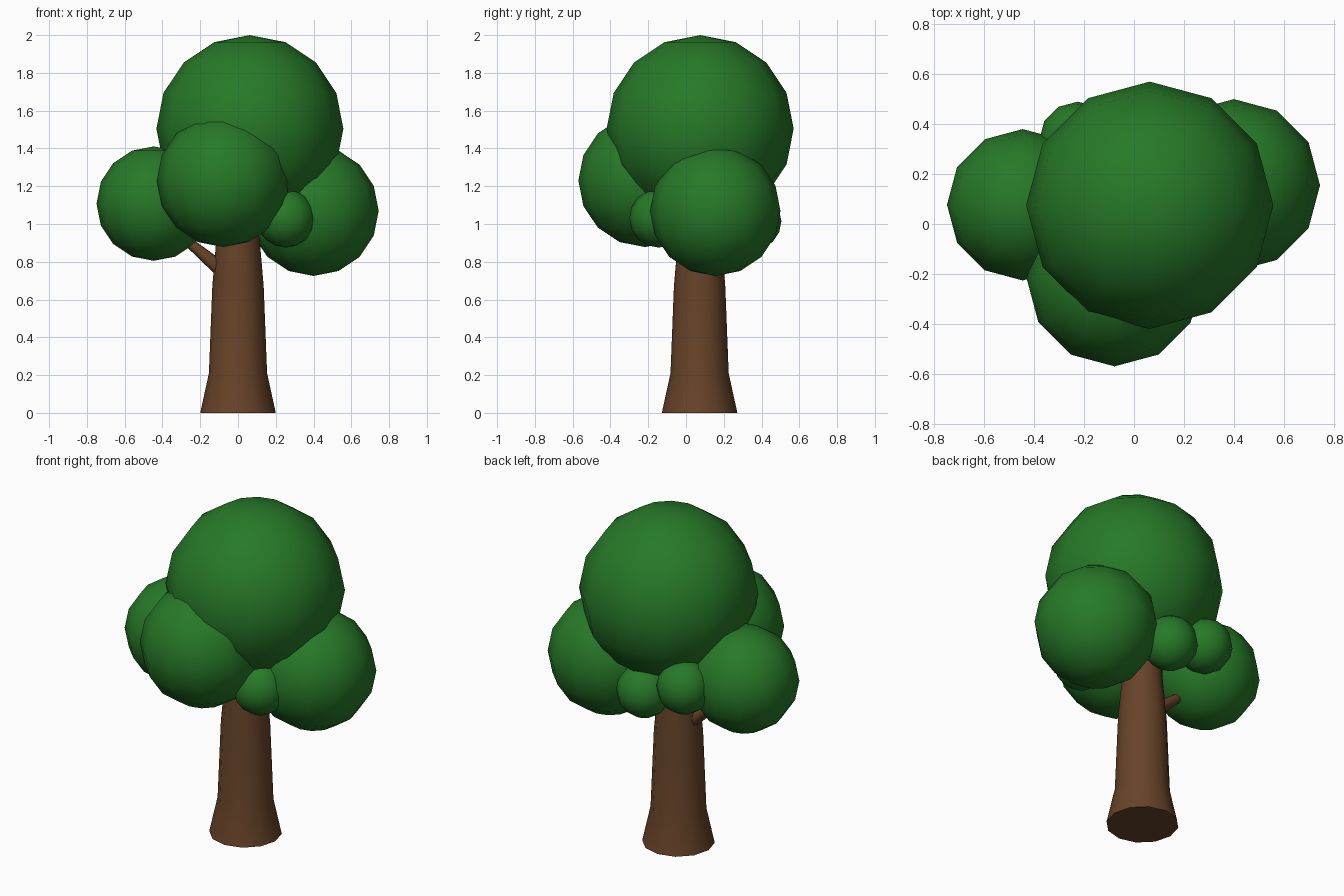
import bpy, math
from mathutils import Vector

if "Cube" in bpy.data.objects:
    bpy.data.objects.remove(bpy.data.objects["Cube"])


def material(name, rgb):
    m = bpy.data.materials.new(name)
    m.diffuse_color = (*rgb, 1)
    m.use_nodes = True
    m.node_tree.nodes["Principled BSDF"].inputs["Base Color"].default_value = m.diffuse_color
    return m


LEAF = material("leaf_green", (0.02, 0.19, 0.021))
BARK = material("bark_brown", (0.135, 0.056, 0.021))


def finish(ob, name, mat, smooth_angle=60):
    ob.name = name
    ob.data.materials.append(mat)
    bpy.ops.object.shade_smooth_by_angle(angle=math.radians(smooth_angle))


def foliage(name, centre, radius):
    bpy.ops.mesh.primitive_uv_sphere_add(segments=12, ring_count=8,
                                         radius=radius, location=centre)
    finish(bpy.context.object, name, LEAF)


def lathe(name, rings, start, direction, sides):
    """Closed tube through (distance, radius) rings along a direction."""
    verts, faces = [], []
    for d, r in rings:
        for i in range(sides):
            a = 2 * math.pi * i / sides
            verts.append((r * math.cos(a), r * math.sin(a), d))
    for k in range(len(rings) - 1):
        for i in range(sides):
            j = (i + 1) % sides
            faces.append((k * sides + i, k * sides + j,
                          (k + 1) * sides + j, (k + 1) * sides + i))
    faces.append(tuple(reversed(range(sides))))
    faces.append(tuple(range((len(rings) - 1) * sides, len(rings) * sides)))
    mesh = bpy.data.meshes.new(name)
    mesh.from_pydata(verts, [], faces)
    ob = bpy.data.objects.new(name, mesh)
    bpy.context.collection.objects.link(ob)
    ob.location = start
    ob.rotation_mode = 'QUATERNION'
    ob.rotation_quaternion = Vector((0, 0, 1)).rotation_difference(Vector(direction))
    bpy.ops.object.select_all(action='DESELECT')
    ob.select_set(True)
    bpy.context.view_layer.objects.active = ob
    finish(ob, name, BARK)


# Trunk with flared foot, and the side branch into the left foliage
lathe("trunk", [(0, 0.2), (0.21, 0.154), (0.67, 0.136), (0.95, 0.112), (1.2, 0.09)],
      (0, 0.072, 0), (0, 0, 1), 12)
lathe("branch", [(0, 0.045), (0.22, 0.029), (0.42, 0.02)],
      (-0.05, 0.072, 0.727), (-0.35, 0, 0.293), 8)

# Foliage balls
foliage("crown_foliage", (0.063, 0.075, 1.505), 0.495)
foliage("front_foliage", (-0.078, -0.218, 1.23), 0.352)
foliage("left_foliage", (-0.446, 0.077, 1.108), 0.303)
foliage("right_foliage", (0.4, 0.155, 1.07), 0.345)
foliage("small_front_foliage", (0.253, -0.145, 1.03), 0.155)
foliage("small_back_left_foliage", (-0.225, 0.335, 1.1), 0.155)
foliage("small_back_foliage", (0.035, 0.35, 1.015), 0.155)
